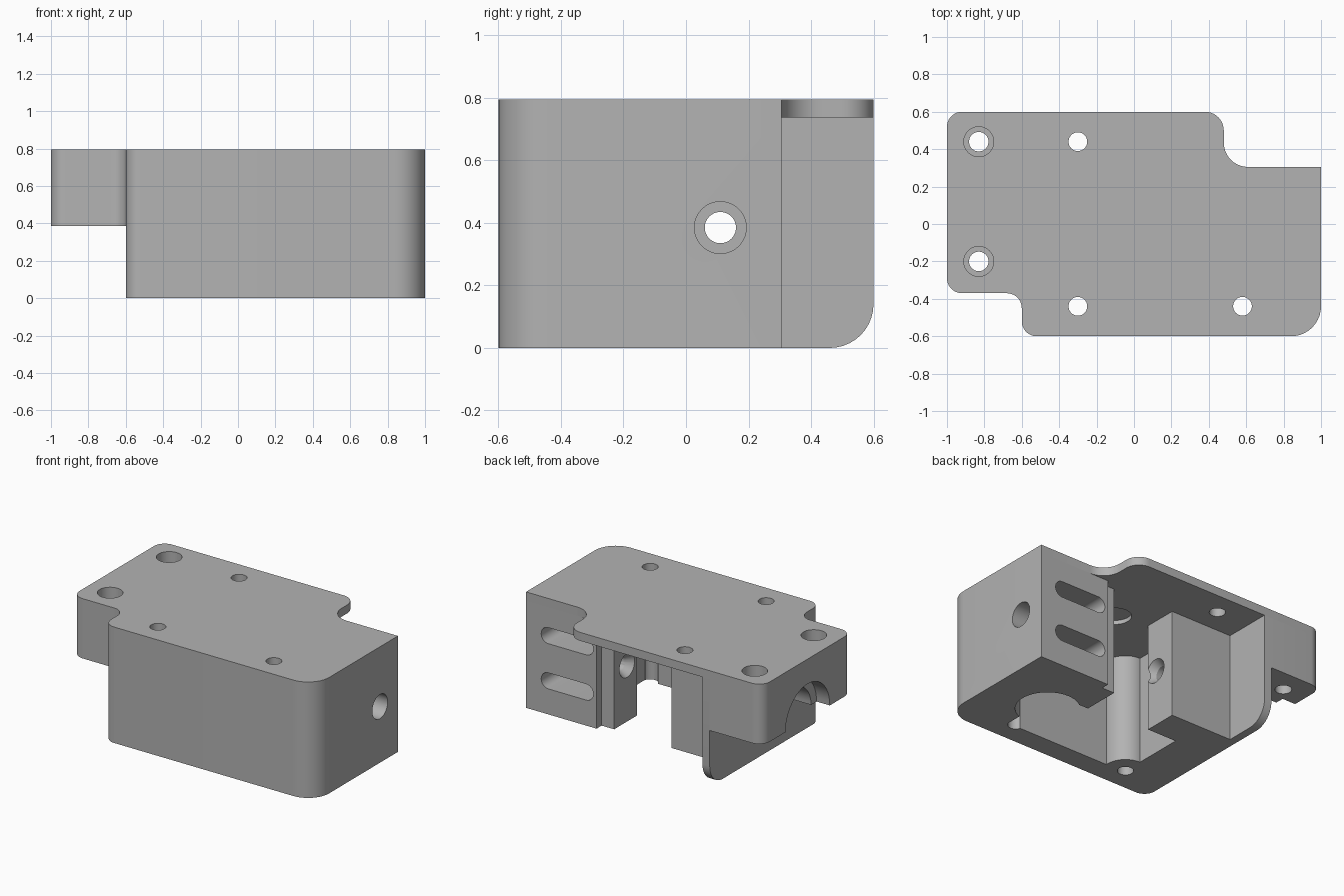
import bpy, bmesh, math
from mathutils import Matrix, Vector

if "Cube" in bpy.data.objects:
    bpy.data.objects.remove(bpy.data.objects["Cube"], do_unlink=True)

TOP, CEIL, TAB_Z = 0.795, 0.737, 0.385
AXIS_Y, AXIS_Z = 0.11, 0.385      # filament path

grey = bpy.data.materials.new("plain grey")
grey.use_nodes = True
grey.diffuse_color = (0.45, 0.45, 0.45, 1)
grey.node_tree.nodes["Principled BSDF"].inputs["Base Color"].default_value = (0.45, 0.45, 0.45, 1)


def make(name, bm):
    bmesh.ops.recalc_face_normals(bm, faces=bm.faces)
    mesh = bpy.data.meshes.new(name)
    bm.to_mesh(mesh)
    bm.free()
    mesh.materials.append(grey)
    ob = bpy.data.objects.new(name, mesh)
    bpy.context.scene.collection.objects.link(ob)
    return ob


def rounded(corners, steps=10):
    """Outline from (x, y[, radius]) corners, rounding those with a radius."""
    pts = []
    for i, c in enumerate(corners):
        p = Vector(c[:2])
        if len(c) == 2:
            pts.append(p)
            continue
        r = c[2]
        a = (Vector(corners[i - 1][:2]) - p).normalized()
        b = (Vector(corners[(i + 1) % len(corners)][:2]) - p).normalized()
        for k in range(steps + 1):
            t = k / steps * math.pi / 2
            pts.append(p + a * r * (1 - math.sin(t)) + b * r * (1 - math.cos(t)))
    return pts


def prism(name, corners, lo, hi, axis="Z"):
    """Extrude an outline; axis X takes (y, z) corners, axis Y takes (x, z)."""
    place = {"Z": lambda u, v, w: (u, v, w),
             "X": lambda u, v, w: (w, u, v),
             "Y": lambda u, v, w: (u, w, v)}[axis]
    bm = bmesh.new()
    face = bm.faces.new([bm.verts.new(place(p.x, p.y, lo)) for p in rounded(corners)])
    ext = bmesh.ops.extrude_face_region(bm, geom=[face])
    verts = [g for g in ext["geom"] if isinstance(g, bmesh.types.BMVert)]
    bmesh.ops.translate(bm, verts=verts, vec=place(0, 0, hi - lo))
    return make(name, bm)


def rod(name, u, v, r, lo, hi, axis="Z", r2=None):
    """Cylinder or cone from lo (radius r) to hi (radius r2)."""
    bm = bmesh.new()
    bmesh.ops.create_cone(bm, cap_ends=True, segments=48, radius1=r,
                          radius2=r if r2 is None else r2, depth=hi - lo)
    mid = (lo + hi) / 2
    if axis == "X":
        m = Matrix.Translation((mid, u, v)) @ Matrix.Rotation(math.pi / 2, 4, "Y")
    else:
        m = Matrix.Translation((u, v, mid))
    bmesh.ops.transform(bm, matrix=m, verts=bm.verts)
    return make(name, bm)


def cut(parts, cutters):
    for c in cutters:
        c.hide_render = True
        for ob in parts:
            mod = ob.modifiers.new("cut", "BOOLEAN")
            mod.operation, mod.solver, mod.object = "DIFFERENCE", "EXACT", c
            bpy.context.view_layer.objects.active = ob
            bpy.ops.object.modifier_apply(modifier=mod.name)
        bpy.data.objects.remove(c, do_unlink=True)


# Top plate with its stepped, rounded outline
plate = prism("top_plate", [
    (-1, -0.37, 0.08), (-0.6, -0.37, 0.08), (-0.6, -0.6, 0.08), (1, -0.6, 0.16),
    (1, 0.305), (0.48, 0.305, 0.13), (0.48, 0.6, 0.1), (-1, 0.6, 0.08)], CEIL, TOP)

# Main housing, open towards the back and the bottom
body = prism("main_body", [
    (-0.6, -0.6, 0.08), (1, -0.6, 0.16), (1, 0.305),
    (0.465, 0.305), (0.465, 0.25), (0.37, 0.25), (0.37, 0), (0.63, 0),
    (0.63, -0.455), (-0.3, -0.455), (-0.3, 0.04), (-0.08, 0.04),
    (-0.08, 0.27), (-0.6, 0.27)], 0, CEIL)
boss = rod("screw_boss", -0.3, -0.44, 0.14, 0, CEIL)

# Thin wall at the back with a rounded lower corner
wall = prism("rear_wall", [(0.27, 0), (0.6, 0, 0.14), (0.6, CEIL), (0.27, CEIL)],
             -0.6, -0.545, "X")

# Mounting block on the right end
tab = prism("mount_block", [
    (-1, -0.37, 0.08), (-0.6, -0.37, 0.08), (-0.6, -0.46), (-0.58, -0.46),
    (-0.58, 0.27), (-0.6, 0.27), (-0.6, 0.6), (-1, 0.6, 0.08)], TAB_Z, CEIL)

# Round pocket inside the housing and shallow recess in the ceiling
cut([body], [rod("gear_pocket", 0.56, -0.16, 0.2, -0.1, 0.9)])
cut([plate], [rod("ceiling_recess", 0.15, 0, 0.1, 0.7, 0.765)])

# Adjustment slots in the back face
cut([body], [prism("slot", [(0.49, z - 0.055, 0.054), (0.885, z - 0.055, 0.054),
                            (0.885, z + 0.055, 0.054), (0.49, z + 0.055, 0.054)],
                   0, 0.4, "Y") for z in (0.23, 0.54)])

# Filament path: bore, entry counterbore and two flared mouths
cut([body, tab], [rod("bore", AXIS_Y, AXIS_Z, 0.05, -0.8, 1.1, "X")])
cut([body], [
    rod("entry", AXIS_Y, AXIS_Z, 0.083, 0.65, 1.1, "X"),
    rod("flare_left", AXIS_Y, AXIS_Z, 0.085, 0.365, 0.42, "X", 0.05),
    rod("flare_right", AXIS_Y, AXIS_Z, 0.05, -0.13, -0.075, "X", 0.085)])

# Stepped half-round channel under the mounting block
cut([tab], [rod("channel", AXIS_Y, AXIS_Z, r, lo, hi, "X") for r, lo, hi in
            ((0.24, -1.1, -0.9), (0.18, -0.95, -0.65), (0.24, -0.72, -0.6))])

# Vertical screw holes
for x, y in ((-0.3, 0.44), (-0.3, -0.44), (0.58, -0.44)):
    cut([plate, body, boss], [rod("screw_hole", x, y, 0.05, -0.1, 0.9)])
for y in (0.44, -0.2):
    cut([plate, tab], [rod("bolt_hole", -0.83, y, 0.052, 0.3, 0.9),
                       rod("bolt_head", -0.83, y, 0.08, 0.62, 0.9)])

# Shading
for ob in (plate, body, boss, wall, tab):
    bpy.ops.object.select_all(action="DESELECT")
    ob.select_set(True)
    bpy.context.view_layer.objects.active = ob
    bpy.ops.object.shade_smooth_by_angle(angle=math.radians(30))
